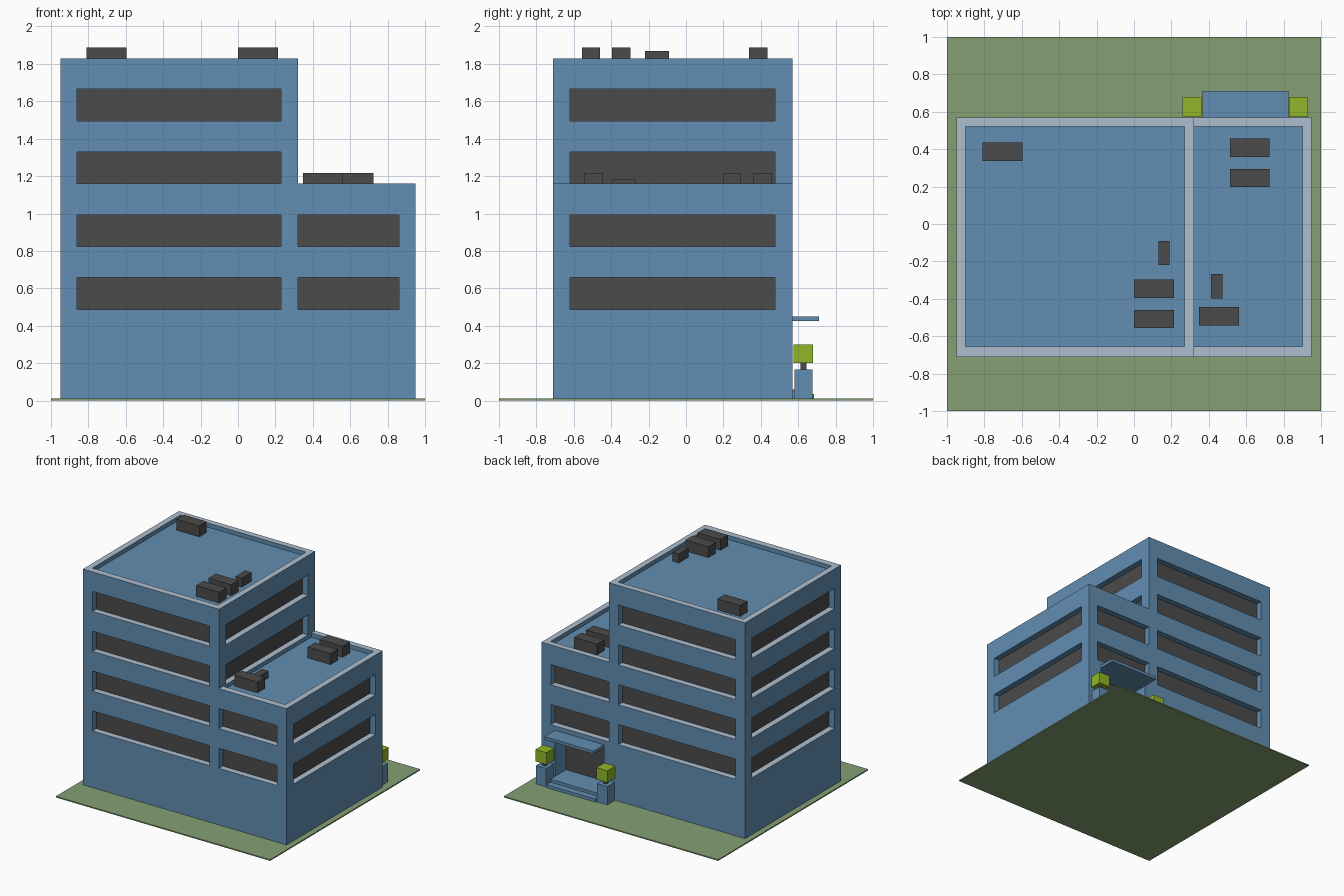
import bpy, bmesh
from mathutils import Vector

if "Cube" in bpy.data.objects:
    bpy.data.objects.remove(bpy.data.objects["Cube"])


def material(name, rgb):
    m = bpy.data.materials.new(name)
    m.diffuse_color = (*rgb, 1)
    m.use_nodes = True
    m.node_tree.nodes["Principled BSDF"].inputs["Base Color"].default_value = m.diffuse_color
    return m


WALL = material("blue_wall", (0.12, 0.27, 0.44))
TRIM = material("pale_trim", (0.42, 0.52, 0.62))
DARK = material("dark_grey", (0.07, 0.07, 0.07))
GRASS = material("grass_green", (0.235, 0.35, 0.175))
LEAF = material("lime_leaf", (0.28, 0.47, 0.022))


def add_box(bm, x0, x1, y0, y1, z0, z1, paint=None):
    """Box whose faces get material index paint[normal], default 0."""
    v = [bm.verts.new((x, y, z)) for z in (z0, z1) for y in (y0, y1) for x in (x0, x1)]
    faces = {"-z": (0, 2, 3, 1), "+z": (4, 5, 7, 6), "-y": (0, 1, 5, 4),
             "+y": (2, 6, 7, 3), "-x": (0, 4, 6, 2), "+x": (1, 3, 7, 5)}
    for key, idx in faces.items():
        f = bm.faces.new([v[i] for i in idx])
        f.material_index = (paint or {}).get(key, 0)


def make(name, boxes, mats):
    bm = bmesh.new()
    for b in boxes:
        add_box(bm, *b)
    me = bpy.data.meshes.new(name)
    bm.to_mesh(me)
    bm.free()
    for m in mats:
        me.materials.append(m)
    ob = bpy.data.objects.new(name, me)
    bpy.context.collection.objects.link(ob)
    return ob


def carve(body, cuts):
    """Cut recesses; painted cutter faces become sills and panes."""
    cutter = make("cutter", cuts, [WALL, TRIM, DARK])
    mod = body.modifiers.new("recesses", 'BOOLEAN')
    mod.operation, mod.solver, mod.object = 'DIFFERENCE', 'EXACT', cutter
    bpy.context.view_layer.objects.active = body
    bpy.ops.object.modifier_apply(modifier=mod.name)
    bpy.data.objects.remove(cutter, do_unlink=True)


# Main dimensions
X0, XM, X1 = -0.95, 0.32, 0.95
Y0, Y1 = -0.71, 0.57
BASE, LOW, TALL = 0.01, 1.16, 1.83
D, OUT, ROOF = 0.05, 0.03, 0.035
ROWS = [(0.488 + 0.336 * i, 0.657 + 0.336 * i) for i in range(4)]
SY0, SY1 = -0.62, 0.475


def front_back(xa, xb, rows):
    out = []
    for za, zb in rows:
        out.append((xa, xb, Y0 - OUT, Y0 + D, za, zb, {"-z": 1, "+y": 2}))
        out.append((xa, xb, Y1 - D, Y1 + OUT, za, zb, {"-z": 1, "-y": 2}))
    return out


def right(x, rows):
    return [(x - D, x + OUT, SY0, SY1, za, zb, {"-z": 1, "-x": 2}) for za, zb in rows]


# Tall block: window bands on four sides, sunken roof
tall = make("tall_block", [(X0, XM, Y0, Y1, BASE, TALL, {"+z": 1})], [WALL, TRIM, DARK])
cuts = front_back(-0.86, 0.23, ROWS) + right(XM, ROWS[2:])
cuts += [(X0 - OUT, X0 + D, SY0, SY1, a, b, {"-z": 1, "+x": 2}) for a, b in ROWS]
cuts.append((-0.90, 0.27, -0.655, 0.52, TALL - ROOF, TALL + OUT))
carve(tall, cuts)

# Low block: two window rows, sunken roof, entrance recess at the back
low = make("low_block", [(XM, X1, Y0, Y1, BASE, LOW, {"+z": 1})], [WALL, TRIM, DARK])
cuts = front_back(XM - OUT, 0.86, ROWS[:2]) + right(X1, ROWS[:2])
cuts.append((XM - OUT, 0.90, -0.655, 0.52, LOW - ROOF, LOW + OUT))
cuts.append((0.365, 0.825, 0.42, Y1 + OUT, 0.06, 0.425, {"-y": 2}))
carve(low, cuts)

# Lawn
make("lawn", [(-1, 1, -1, 1, 0, BASE)], [GRASS])

# Entrance canopy and steps
make("entrance_canopy", [(0.365, 0.825, Y1, 0.71, 0.425, 0.45)], [WALL])
make("upper_step", [(0.365, 0.825, Y1, 0.63, BASE, 0.06)], [WALL])
make("lower_step", [(0.365, 0.825, Y1, 0.685, BASE, 0.035)], [WALL])

# Planters with square bushes either side of the entrance
for side, cx in (("left", 0.88), ("right", 0.31)):
    cy = 0.627
    for part, r, za, zb, mat in (("planter", 0.048, BASE, 0.165, WALL),
                                 ("trunk", 0.016, 0.165, 0.20, DARK),
                                 ("bush", 0.051, 0.20, 0.30, LEAF)):
        make(f"{side}_{part}", [(cx - r, cx + r, cy - r, cy + r, za, zb)], [mat])

# Rooftop units: x, y of corner, on which roof, small or large
UNITS = [(-0.81, 0.338, TALL, 0), (0.0, -0.395, TALL, 0), (0.0, -0.557, TALL, 0),
         (0.13, -0.22, TALL, 1), (0.512, 0.358, LOW, 0), (0.512, 0.197, LOW, 0),
         (0.348, -0.542, LOW, 0), (0.412, -0.398, LOW, 1)]
for i, (x, y, top, small) in enumerate(UNITS):
    w, d, h = (0.06, 0.13, 0.04) if small else (0.213, 0.098, 0.057)
    if small and top == LOW:
        h = 0.022
    make(f"roof_unit_{i + 1}", [(x, x + w, y, y + d, top - ROOF, top + h)], [DARK])
